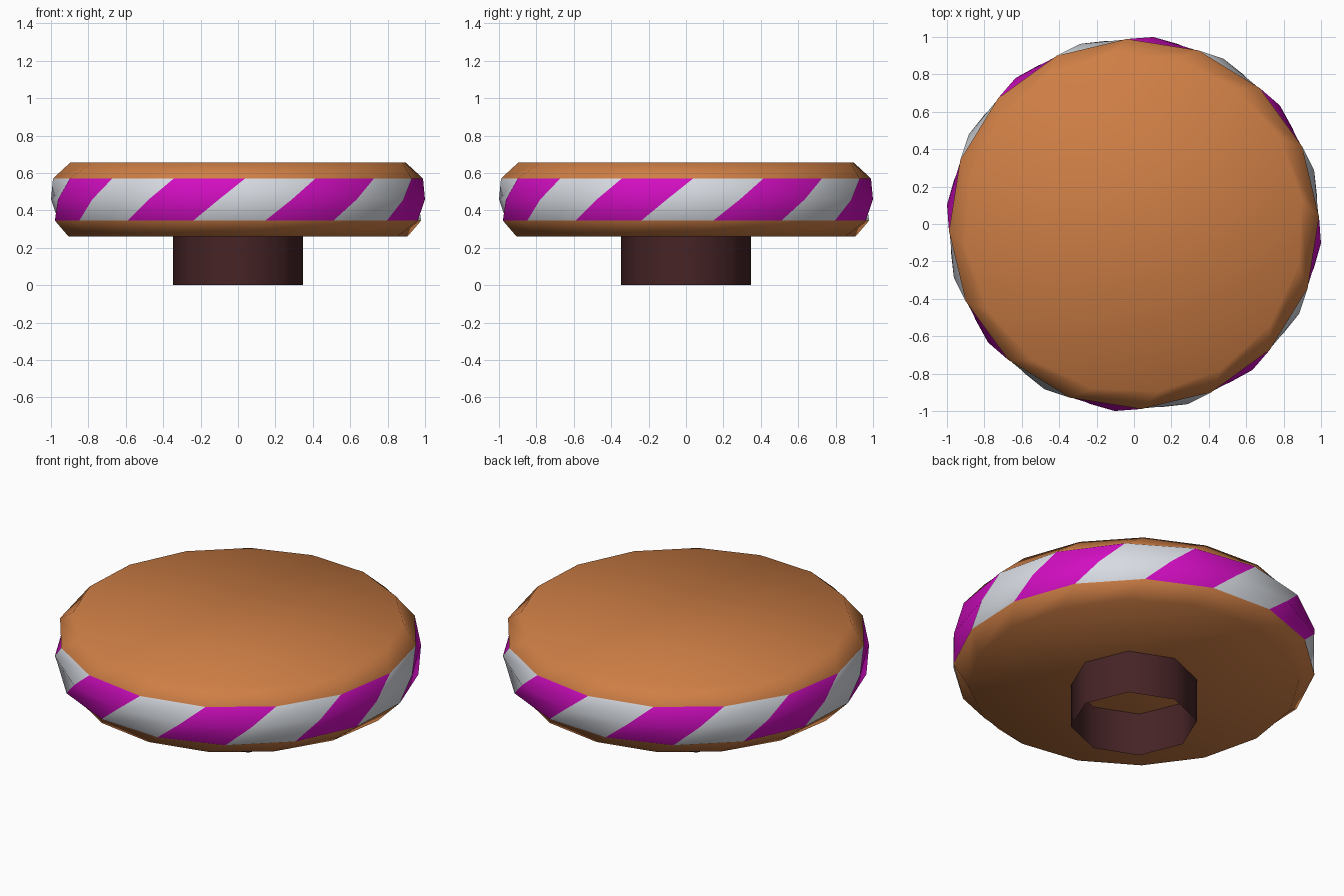
import bpy, bmesh, math

if "Cube" in bpy.data.objects:
    bpy.data.objects.remove(bpy.data.objects["Cube"])

def material(name, rgb):
    m = bpy.data.materials.new(name)
    m.diffuse_color = (*rgb, 1)
    m.use_nodes = True
    m.node_tree.nodes["Principled BSDF"].inputs["Base Color"].default_value = m.diffuse_color
    return m

orange = material("orange_brown", (0.62, 0.21, 0.06))
white = material("pale_grey", (0.68, 0.71, 0.76))
magenta = material("magenta", (0.64, 0.004, 0.53))
maroon = material("dark_maroon", (0.061, 0.017, 0.019))

def lathe(name, profile, sides, offset, twist, mats, colour, caps):
    """Stack of (radius, z) rings, each turned in proportion to its height."""
    bm = bmesh.new()
    mid = (profile[0][1] + profile[-1][1]) / 2
    rings = []
    for r, z in profile:
        turn = math.radians(-90 + offset + twist * (z - mid))
        rings.append([bm.verts.new((r * math.cos(turn + math.tau * i / sides),
                                    r * math.sin(turn + math.tau * i / sides), z))
                      for i in range(sides)])
    for level, (a, b) in enumerate(zip(rings, rings[1:])):
        for i in range(sides):
            j = (i + 1) % sides
            bm.faces.new((a[i], a[j], b[j], b[i])).material_index = colour(level, i)
    if caps:
        bm.faces.new(rings[0][::-1])
        bm.faces.new(rings[-1])
    for f in bm.faces:
        f.smooth = True
    mesh = bpy.data.meshes.new(name)
    bm.to_mesh(mesh)
    bm.free()
    for m in mats:
        mesh.materials.append(m)
    ob = bpy.data.objects.new(name, mesh)
    bpy.context.collection.objects.link(ob)
    return ob

# Twisted round cap with a slanted striped band
lathe("striped_cap",
      [(0.907, 0.26), (0.99, 0.345), (1.005, 0.4575), (0.99, 0.57), (0.907, 0.655)],
      16, -5.9, 72, [orange, white, magenta],
      lambda level, i: (1 + i % 2) if level in (1, 2) else 0, True)

# Open octagonal stem
lathe("stem", [(0.347, 0.0), (0.347, 0.26)], 8, 0, 0, [maroon],
      lambda level, i: 0, False)
